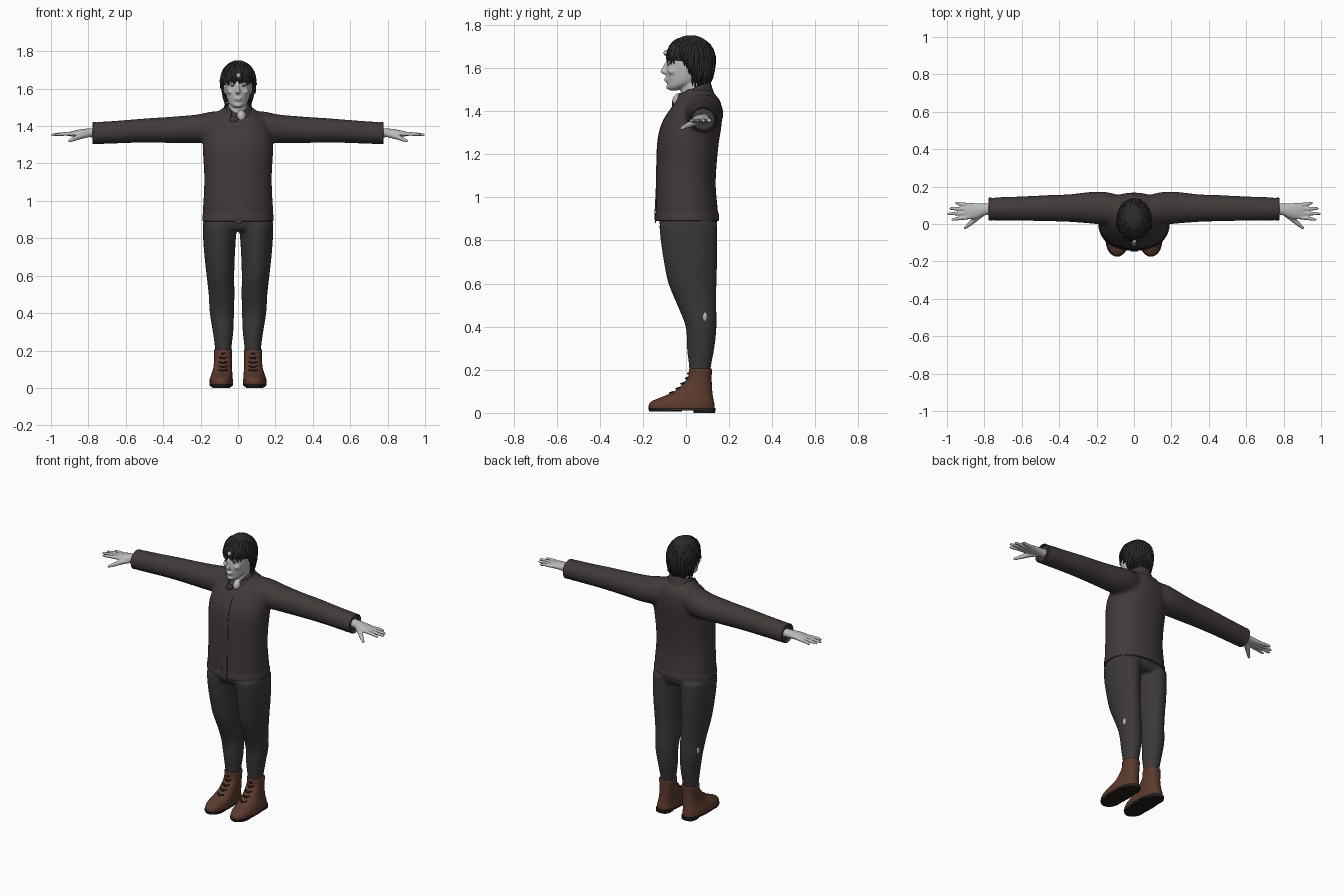
import bpy, bmesh, math, random
from mathutils import Vector
random.seed(4)


def material(name, col):
    m = bpy.data.materials.new(name)
    m.diffuse_color = (*col, 1)
    return m


SKIN = material("pale grey skin", (0.50, 0.50, 0.50))
JACKET = material("jacket charcoal brown", (0.052, 0.042, 0.041))
TROUSER = material("trouser charcoal", (0.045, 0.039, 0.039))
HAIR = material("dark hair", (0.026, 0.022, 0.022))
BOOT = material("boot brown leather", (0.105, 0.042, 0.026))
SOLE = material("dark sole", (0.018, 0.014, 0.013))


def smooth_rings(rings, sub):
    # Catmull-Rom interpolation between cross-sections
    out = []
    for i in range(len(rings) - 1):
        p = [rings[min(max(i + k, 0), len(rings) - 1)] for k in (-1, 0, 1, 2)]
        for j in range(sub):
            t = j / sub
            out.append([0.5 * (2 * b + (c - a) * t + (2 * a - 5 * b + 4 * c - d) * t * t
                               + (3 * b - a - 3 * c + d) * t ** 3) for a, b, c, d in zip(*p)])
    return out + [list(rings[-1])]


def loft(bm, rings, axis="z", s=1, n=32, e=2.0, sub=4):
    # rings: (position on axis, centre 1, centre 2, radius 1, radius 2)
    prev = None
    rings = smooth_rings(rings, sub)
    for k, (p, c1, c2, r1, r2) in enumerate(rings):
        row = []
        for i in range(n):
            a = math.tau * i / n
            u, v = math.cos(a), math.sin(a)
            u = c1 + r1 * math.copysign(abs(u) ** (2 / e), u)
            v = c2 + r2 * math.copysign(abs(v) ** (2 / e), v)
            row.append(bm.verts.new((s * u, v, p) if axis == "z" else (s * p, u, v)))
        if prev:
            for i in range(n):
                bm.faces.new((prev[i], prev[(i + 1) % n], row[(i + 1) % n], row[i]))
        if k in (0, len(rings) - 1):
            bm.faces.new(row)
        prev = row


def ball(bm, c, r, s=1):
    d = bmesh.ops.create_uvsphere(bm, u_segments=20, v_segments=12, radius=1)
    for v in d["verts"]:
        v.co = Vector((s * (c[0] + v.co.x * r[0]), c[1] + v.co.y * r[1], c[2] + v.co.z * r[2]))


def finish(name, bm, mat, voxel=0, solid=0, angle=45):
    bmesh.ops.recalc_face_normals(bm, faces=bm.faces)
    me = bpy.data.meshes.new(name)
    bm.to_mesh(me)
    bm.free()
    ob = bpy.data.objects.new(name, me)
    bpy.context.collection.objects.link(ob)
    me.materials.append(mat)
    bpy.ops.object.select_all(action="DESELECT")
    ob.select_set(True)
    bpy.context.view_layer.objects.active = ob
    if voxel:
        m = ob.modifiers.new("blend", "REMESH")
        m.mode, m.voxel_size, m.use_smooth_shade = "VOXEL", voxel, True
        m = ob.modifiers.new("soften", "SMOOTH")
        m.factor, m.iterations = 0.5, 8
    if solid:
        m = ob.modifiers.new("thickness", "SOLIDIFY")
        m.thickness, m.offset = solid, -1
    if voxel or solid:
        bpy.ops.object.convert(target="MESH")
    bpy.ops.object.shade_smooth_by_angle(angle=math.radians(angle))
    return ob


def tubes(bm, paths, s=1, n=8):
    # tapered round strands; each path point is (x, y, z, radius)
    for path in paths:
        pts = [Vector(p[:3]) for p in path]
        prev = None
        for k, p in enumerate(pts):
            d = (pts[min(k + 1, len(pts) - 1)] - pts[max(k - 1, 0)]).normalized()
            a = d.cross(Vector((0.13, 0.31, 0.94))).normalized()
            b = d.cross(a)
            row = []
            for i in range(n):
                t = math.tau * i / n
                q = p + (a * math.cos(t) + b * math.sin(t)) * path[k][3]
                row.append(bm.verts.new((s * q.x, q.y, q.z)))
            if prev:
                for i in range(n):
                    bm.faces.new((prev[i], prev[(i + 1) % n], row[(i + 1) % n], row[i]))
            if k in (0, len(pts) - 1):
                bm.faces.new(row)
            prev = row


# Jacket body and sleeves blended into one surface
bm = bmesh.new()
loft(bm, [(.895, 0, .005, .188, .145), (.95, 0, .004, .188, .143), (1.05, 0, 0, .182, .138),
          (1.15, 0, .003, .181, .139), (1.25, 0, .010, .187, .142), (1.32, 0, .022, .187, .141),
          (1.38, 0, .038, .172, .130), (1.44, 0, .055, .142, .107), (1.475, 0, .060, .108, .078),
          (1.505, 0, .050, .072, .055)], n=48, e=2.2)
for s in (1, -1):
    loft(bm, [(.05, .07, 1.40, .075, .08), (.14, .082, 1.395, .088, .083), (.22, .087, 1.385, .086, .077),
              (.35, .085, 1.380, .074, .071), (.5, .084, 1.376, .069, .065), (.65, .082, 1.368, .064, .061),
              (.765, .080, 1.362, .062, .060)], "x", s)
finish("jacket", bm, JACKET, voxel=.011)

# Sleeve cuffs and hem band
bm = bmesh.new()
for s in (1, -1):
    loft(bm, [(.735, .08, 1.363, .059, .057), (.775, .08, 1.362, .061, .059), (.779, .08, 1.362, .056, .054),
              (.75, .08, 1.362, .050, .047)], "x", s, sub=1)
loft(bm, [(.935, 0, .005, .186, .143), (.92, 0, .005, .191, .148), (.893, 0, .005, .191, .148),
          (.89, 0, .005, .185, .142)], n=48, e=2.2, sub=1)
finish("cuffs_and_hem", bm, JACKET)

# Front placket strip following the chest, with a small tail below the hem
bm = bmesh.new()
edge = [(.88, -.143), (.92, -.146), (1.05, -.140), (1.15, -.138), (1.25, -.134), (1.32, -.121), (1.38, -.094), (1.43, -.056)]
rows = [[bm.verts.new((x, y, z)) for x in (-.02, .022)] for z, y in smooth_rings(edge, 3)]
for a, b in zip(rows, rows[1:]):
    bm.faces.new((a[0], a[1], b[1], b[0]))
finish("front_placket", bm, JACKET, solid=.005)

# Stand collar, open at the front and higher at the back
bm = bmesh.new()
prev = None
for i in range(41):
    a = math.radians(-62 + 304 * i / 40)
    c, s = math.cos(a), math.sin(a)
    row = [bm.verts.new((r * c, .035 + (r + .005) * s, z + k * s))
           for r, z, k in ((.092, 1.455, .025), (.082, 1.48, .028), (.073, 1.507, .031))]
    if prev:
        for j in (0, 1):
            bm.faces.new((prev[j], row[j], row[j + 1], prev[j + 1]))
    prev = row
finish("collar", bm, JACKET, solid=.008)
bm = bmesh.new()
ball(bm, (-.022, -.056, 1.435), (.024, .010, .020))
finish("collar_flap", bm, JACKET)

# Trousers
bm = bmesh.new()
loft(bm, [(.84, 0, .012, .165, .115), (.88, 0, .010, .185, .134), (.94, 0, .008, .180, .132)], n=40, e=2.3)
for s in (1, -1):
    loft(bm, [(.17, .079, .065, .042, .049), (.22, .079, .065, .045, .052), (.3, .080, .068, .055, .064),
              (.4, .086, .070, .065, .072), (.5, .088, .050, .069, .091), (.6, .094, .030, .074, .112),
              (.7, .098, .021, .081, .124), (.8, .099, .014, .088, .132), (.88, .096, .010, .092, .135)], "z", s)
finish("trousers", bm, TROUSER, voxel=.009)

# Skin showing through at the calves
bm = bmesh.new()
for s in (1, -1):
    ball(bm, (.136, .085, .447), (.017, .016, .034), s)
finish("calf_patches", bm, SKIN)

# Boots, soles, laces
boot, sole, lace = bmesh.new(), bmesh.new(), bmesh.new()
for s in (1, -1):
    loft(boot, [(.014, .090, -.019, .062, .152), (.035, .090, -.020, .063, .153), (.055, .089, -.014, .060, .143),
                (.075, .086, .008, .056, .117), (.1, .083, .034, .051, .088), (.13, .081, .050, .048, .070),
                (.165, .080, .064, .047, .055), (.2, .080, .067, .049, .053), (.206, .080, .067, .044, .048)],
         "z", s, e=2.3)
    loft(sole, [(.006, .090, -.095, .055, .075), (.018, .090, -.095, .060, .079)], "z", s, sub=1)
    loft(sole, [(.010, .090, -.019, .060, .148), (.022, .090, -.019, .064, .156)], "z", s, e=2.3, sub=1)
    loft(sole, [(0, .090, .085, .046, .050), (.02, .090, .085, .047, .052)], "z", s, e=2.6, sub=1)
    for z, y in ((.092, -.072), (.112, -.042), (.135, -.020), (.16, .001), (.183, .011)):
        tubes(lace, [[(.058, y + .014, z - .005, .004), (.08, y - .001, z, .004), (.102, y + .014, z + .006, .004)],
                     [(.058, y + .014, z + .006, .004), (.08, y - .003, z, .004), (.102, y + .014, z - .005, .004)]], s)
finish("boots", boot, BOOT)
finish("boot_soles", sole, SOLE)
finish("boot_laces", lace, SOLE)

# Hands: palm, fingers and thumb blended
bm = bmesh.new()
for s in (1, -1):
    loft(bm, [(.73, .082, 1.364, .032, .028), (.79, .079, 1.364, .031, .024), (.835, .071, 1.363, .040, .021),
              (.875, .069, 1.360, .045, .016), (.905, .070, 1.357, .041, .011)], "x", s, n=24)
    for y0, y1, x1 in ((.036, .024, .978), (.058, .054, .999), (.080, .083, .988), (.102, .112, .958)):
        tubes(bm, [[(.88, y0, 1.358, .011), (.93, (y0 + y1) / 2, 1.358, .0105),
                    (x1 - .012, y1, 1.354, .009), (x1, y1, 1.353, .005)]], s, 10)
    tubes(bm, [[(.805, .062, 1.356, .018), (.845, .030, 1.345, .016), (.88, -.002, 1.330, .012),
                (.902, -.020, 1.320, .009), (.908, -.025, 1.317, .005)]], s, 10)
finish("hands", bm, SKIN, voxel=.0045)

# Head, neck, nose, lips, ears
bm = bmesh.new()
loft(bm, [(1.496, 0, -.058, .018, .018), (1.51, 0, -.044, .038, .042), (1.53, 0, -.018, .053, .070),
          (1.56, 0, .003, .062, .096), (1.6, 0, .012, .068, .104), (1.65, 0, .020, .070, .101),
          (1.7, 0, .022, .060, .085), (1.735, 0, .022, .030, .040)], n=40)
loft(bm, [(1.40, 0, .055, .062, .070), (1.46, 0, .043, .055, .066), (1.52, 0, .034, .052, .060),
          (1.57, 0, .030, .050, .060)])
loft(bm, [(1.570, 0, -.090, .009, .010), (1.579, 0, -.098, .014, .019), (1.588, 0, -.099, .012, .020),
          (1.605, 0, -.093, .008, .016), (1.628, 0, -.084, .007, .012)], n=16)
ball(bm, (0, -.092, 1.549), (.022, .010, .005))
ball(bm, (0, -.090, 1.540), (.019, .010, .006))
ball(bm, (0, -.080, 1.512), (.020, .013, .012))
for s in (1, -1):
    ball(bm, (.028, -.074, 1.629), (.024, .014, .007), s)
    ball(bm, (.036, -.062, 1.585), (.022, .022, .018), s)
    ball(bm, (.071, .028, 1.600), (.008, .018, .030), s)
finish("head", bm, SKIN, voxel=.0045)

# Skin at the open collar and the gap in the fringe
bm = bmesh.new()
ball(bm, (.018, -.020, 1.450), (.027, .043, .036))
ball(bm, (.003, -.090, 1.670), (.012, .014, .014))
finish("throat_and_forehead", bm, SKIN)

# Eyes and brows
bm = bmesh.new()
for s in (1, -1):
    ball(bm, (.029, -.082, 1.614), (.008, .005, .003), s)
    tubes(bm, [[(.014, -.088, 1.630, .002), (.030, -.087, 1.635, .0025), (.046, -.075, 1.630, .0015)]], s)
finish("eyes_and_brows", bm, HAIR)


def scalp(a, t, off=0):
    # hair surface: a is the angle from the front, t runs from crown to hairline
    k = min(max((math.cos(a) + .2) / .5, 0), 1)
    low = 1.535 + .012 * math.cos(a) + .092 * k * k * (3 - 2 * k)
    z = 1.752 - (1.752 - low) * t * t
    h = (z - 1.645) / .108
    r = math.sqrt(max(1 - h * h, 0)) if h > 0 else 1 - .22 * h * h
    r *= 1 + .015 * t * math.sin(17 * a + 5 * t)
    return Vector(((.088 * r + off) * math.sin(a), .022 - (.110 * r + off) * math.cos(a), z + off * max(h, 0)))


# Hair cap
bm = bmesh.new()
N, T = 72, 14
grid = [[bm.verts.new(scalp(math.tau * i / N, j / T)) for i in range(N)] for j in range(1, T + 1)]
bm.faces.new(grid[0])
for a, b in zip(grid, grid[1:]):
    for i in range(N):
        bm.faces.new((a[i], a[(i + 1) % N], b[(i + 1) % N], b[i]))
finish("hair_cap", bm, HAIR, solid=.008, angle=60)

# Loose locks sweeping over the cap and curling out at the ends
bm = bmesh.new()
locks = []
for i in range(110):
    a, t0 = math.tau * (i + random.random()) / 110, random.uniform(.3, .75)
    t1, turn = random.uniform(.95, 1.08), random.uniform(-.3, .3)
    flare = random.uniform(.002, .016) if math.cos(a) < .4 else .002
    path = []
    for k in range(7):
        u = k / 6
        p = scalp(a + turn * u, t0 + (t1 - t0) * u, -.002 + flare * u ** 3)
        path.append((*p, .0015 + .007 * math.sin(math.pi * min(u * .85 + .12, 1))))
    locks.append(path)
tubes(bm, locks, n=6)
finish("hair_locks", bm, HAIR, angle=60)
